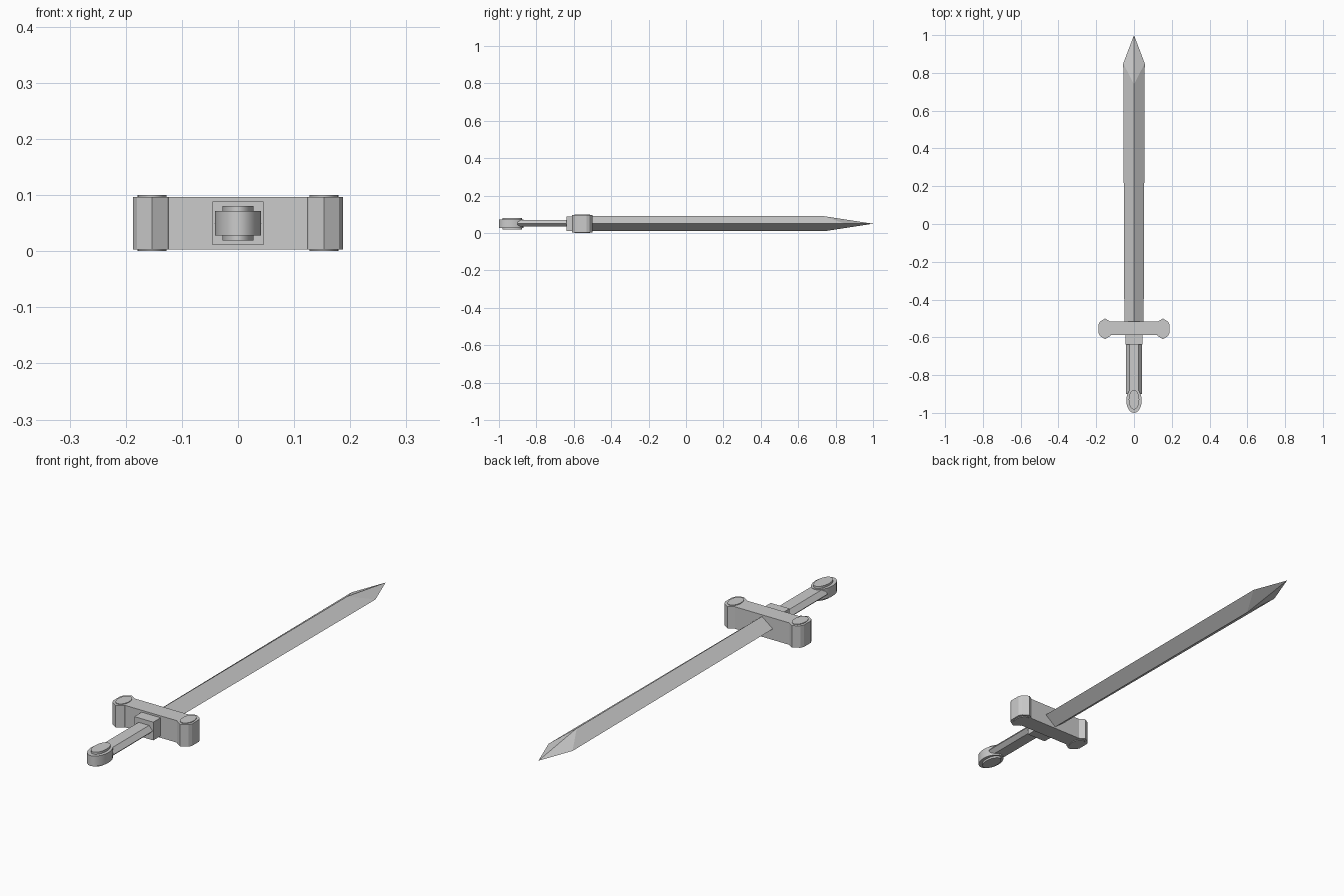
import bpy, bmesh, math

if "Cube" in bpy.data.objects:
    bpy.data.objects.remove(bpy.data.objects["Cube"], do_unlink=True)

GREY = (0.6, 0.6, 0.6, 1.0)
steel = bpy.data.materials.new("plain grey")
steel.use_nodes = True
steel.diffuse_color = GREY
steel.node_tree.nodes["Principled BSDF"].inputs["Base Color"].default_value = GREY

MID = 0.05  # height of the sword's centre plane


def loft(name, rings, smooth=False):
    """Skin rings of equal point count and close both ends; one-point rings are tips."""
    bm = bmesh.new()
    loops = [[bm.verts.new(p) for p in ring] for ring in rings]
    for a, b in zip(loops, loops[1:]):
        n = max(len(a), len(b))
        for i in range(n):
            j = (i + 1) % n
            if len(b) == 1:
                bm.faces.new((a[i], a[j], b[0]))
            else:
                bm.faces.new((a[i], a[j], b[j], b[i]))
    for loop in (loops[0], loops[-1]):
        if len(loop) > 2:
            bm.faces.new(loop)
    bmesh.ops.recalc_face_normals(bm, faces=bm.faces)
    mesh = bpy.data.meshes.new(name)
    bm.to_mesh(mesh)
    bm.free()
    obj = bpy.data.objects.new(name, mesh)
    bpy.context.collection.objects.link(obj)
    mesh.materials.append(steel)
    if smooth:
        bpy.ops.object.select_all(action="DESELECT")
        obj.select_set(True)
        bpy.context.view_layer.objects.active = obj
        bpy.ops.object.shade_smooth_by_angle(angle=math.radians(30))
    return obj


def prism(name, outline, half, smooth=False):
    """Extrude an xy outline vertically about the centre plane."""
    return loft(name, [[(x, y, MID + s * half) for x, y in outline] for s in (-1, 1)], smooth)


def oval(cx, cy, rx, ry, n=24):
    return [(cx + rx * math.cos(t * math.tau / n), cy + ry * math.sin(t * math.tau / n))
            for t in range(n)]


def box(x, y0, y1):
    return [(-x, y0), (x, y0), (x, y1), (-x, y1)]


# Blade: diamond section, ridge ending before the edges do, then the point
def diamond(w, h, y_edge, y_ridge):
    return [(w, y_edge, MID), (0, y_ridge, MID + h), (-w, y_edge, MID), (0, y_ridge, MID - h)]


loft("blade", [diamond(0.051, 0.04, -0.54, -0.54),
               diamond(0.057, 0.04, 0.85, 0.74),
               [(0, 1.0, MID)]])

# Guard: crossbar and collar
prism("crossbar", box(0.15, -0.588, -0.515), 0.047)
prism("collar", box(0.045, -0.638, -0.58), 0.039)

# Guard ends: upright faceted posts with raised oval caps
for side, label in ((1, "left"), (-1, "right")):
    cx, cy = side * 0.153, -0.555
    quarter = [(0.034, 0.024), (0.027, 0.038), (0, 0.055)]
    upper = quarter + [(-x, y) for x, y in reversed(quarter[:2])]
    outline = upper + [(x, -y) for x, y in reversed(upper)]
    prism(label + "_guard_end", [(cx + x, cy + y) for x, y in outline], 0.047)
    prism(label + "_guard_cap", oval(cx, cy, 0.026, 0.041), 0.05, True)

# Grip: flattened hexagonal bar
section = [(0.042, 0), (0.025, 0.02), (-0.025, 0.02), (-0.042, 0), (-0.025, -0.016), (0.025, -0.016)]
loft("grip", [[(x, y, MID + z) for x, z in section] for y in (-0.90, -0.63)])

# Pommel: oval disc with raised caps above and below
prism("pommel", oval(0, -0.935, 0.041, 0.065), 0.022, True)
prism("pommel_cap", oval(0, -0.93, 0.028, 0.052), 0.031, True)
